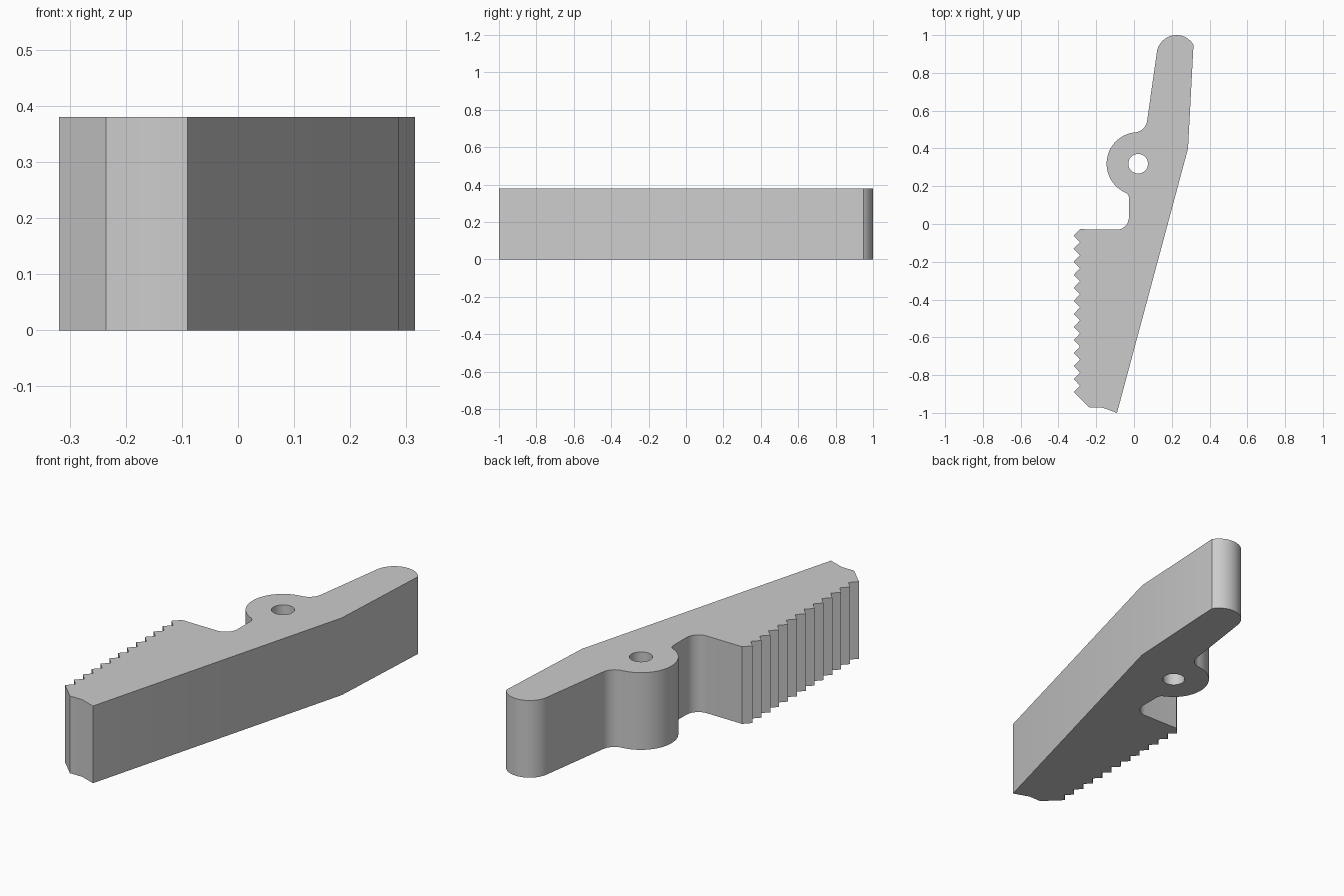
import bpy, bmesh
from math import radians, cos, sin

HEIGHT = 0.38

cube = bpy.data.objects.get("Cube")
if cube:
    bpy.data.objects.remove(cube, do_unlink=True)


def arc(cx, cy, r, start, end, steps=12):
    """Points along an arc, angles in degrees."""
    angles = [radians(start + (end - start) * i / steps) for i in range(steps + 1)]
    return [(cx + r * cos(a), cy + r * sin(a)) for a in angles]


def add_loop(bm, points):
    verts = [bm.verts.new((x, y, 0)) for x, y in points]
    return [bm.edges.new((v, verts[(i + 1) % len(verts)])) for i, v in enumerate(verts)]


# Straight back and rounded lever tip
outline = [(-0.09, -1.0), (0.286, 0.40)]
outline += arc(0.225, 0.895, 0.105, 31, 172, 24)

# Fillet into the pivot boss, boss, and neck
pivot = (0.022, 0.319)
outline += arc(0.0, 0.555, 0.07, -8, -84)
outline += arc(*pivot, 0.167, 96, 246, 32)
outline += arc(-0.057, 0.138, 0.03, 66, 0, 6)
outline += arc(-0.092, 0.035, 0.065, 0, -90)

# Serrated jaw edge
teeth, first, pitch = 13, -0.062, 0.069
for i in range(teeth):
    y = first - i * pitch
    outline += [(-0.286, y + pitch / 2), (-0.319, y)]

# Chamfered jaw toe
outline += [(-0.235, -0.972), (-0.168, -0.972)]

# Fill the profile around the pivot hole and extrude it
bm = bmesh.new()
edges = add_loop(bm, outline)
edges += add_loop(bm, arc(*pivot, 0.052, 0, 360, 40)[:-1])
bmesh.ops.triangle_fill(bm, edges=edges, use_beauty=True, use_dissolve=False)
result = bmesh.ops.extrude_face_region(bm, geom=bm.faces[:], use_keep_orig=True)
top = [g for g in result["geom"] if isinstance(g, bmesh.types.BMVert)]
bmesh.ops.translate(bm, verts=top, vec=(0, 0, HEIGHT))
bmesh.ops.recalc_face_normals(bm, faces=bm.faces[:])

mesh = bpy.data.meshes.new("toothed_lever")
bm.to_mesh(mesh)
bm.free()
lever = bpy.data.objects.new("toothed_lever", mesh)
bpy.context.collection.objects.link(lever)

# Plain grey material
grey = bpy.data.materials.new("light_grey")
colour = (0.6, 0.6, 0.6, 1)
grey.use_nodes = True
grey.diffuse_color = colour
grey.node_tree.nodes["Principled BSDF"].inputs["Base Color"].default_value = colour
mesh.materials.append(grey)

# Smooth the rounded walls, keep the corners sharp
bpy.ops.object.select_all(action="DESELECT")
lever.select_set(True)
bpy.context.view_layer.objects.active = lever
bpy.ops.object.shade_smooth_by_angle(angle=radians(20))
